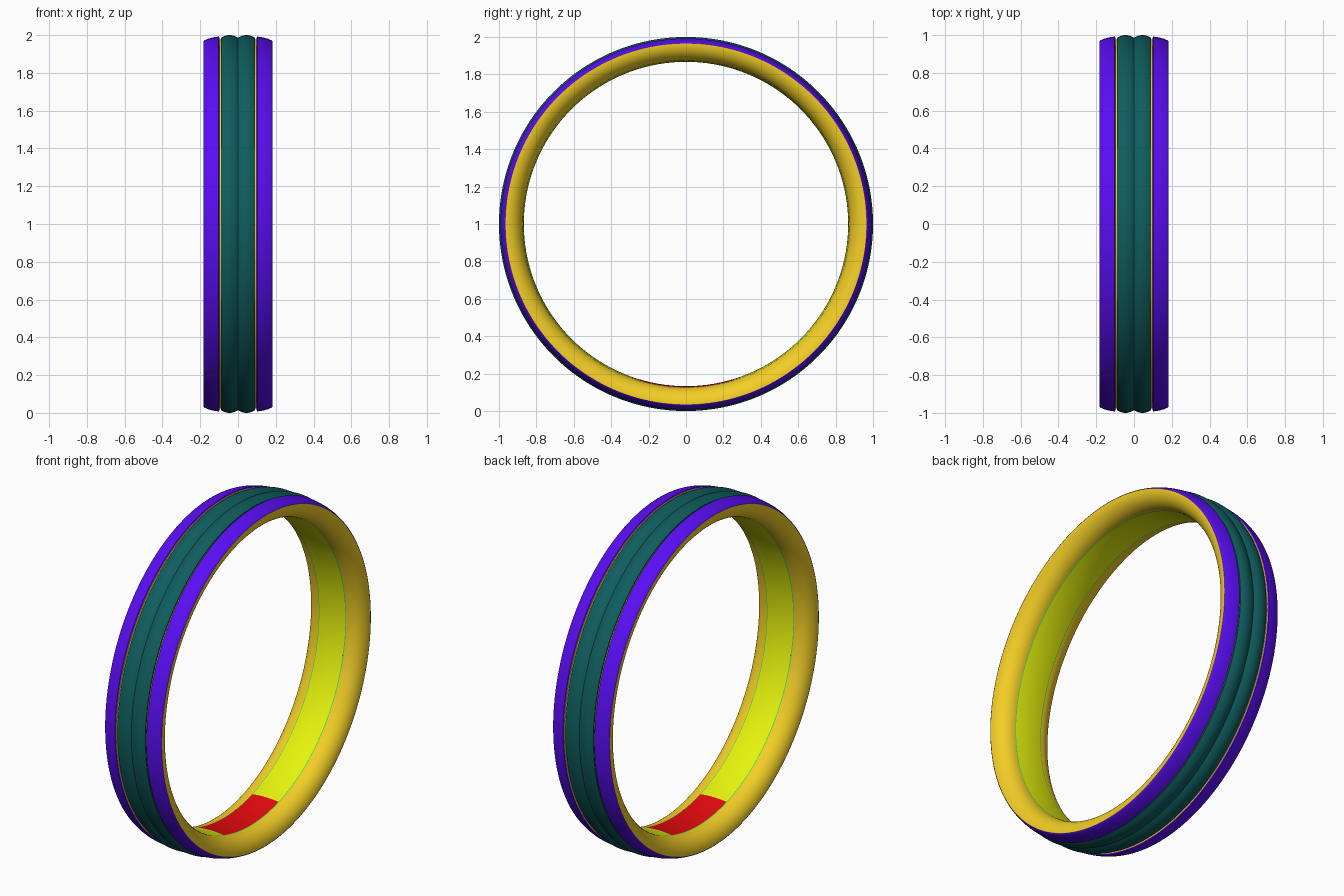
import bpy, bmesh
from math import sin, cos, pi, radians, sqrt

if "Cube" in bpy.data.objects:
    bpy.data.objects.remove(bpy.data.objects["Cube"])

SEG = 192
COL = {"gold": (0.9, 0.62, 0.02, 1), "violet": (0.1, 0.004, 0.9, 1),
       "teal": (0.005, 0.11, 0.115, 1), "yellow": (0.8, 0.9, 0.004, 1),
       "red": (0.8, 0.003, 0.004, 1), "green": (0.03, 0.75, 0.1, 1)}
MATS = {}
for name, c in COL.items():
    MATS[name] = bpy.data.materials.new(name)
    MATS[name].diffuse_color = c


def lathe(name, mat, profile, start=0.0, end=2 * pi):
    """Spin (x, radius) points round the ring axis; angle 0 is the bottom."""
    full = end - start > 2 * pi - 1e-4
    n = max(8, round(SEG * (end - start) / (2 * pi)))
    bm = bmesh.new()
    rings = []
    for j in range(n if full else n + 1):
        t = start + (end - start) * j / n
        rings.append([bm.verts.new((x, r * sin(t), 1 - r * cos(t))) for x, r in profile])
    for j in range(n):
        a, b = rings[j], rings[(j + 1) % len(rings)]
        for i in range(len(profile) - 1):
            bm.faces.new((a[i], b[i], b[i + 1], a[i + 1]))
    me = bpy.data.meshes.new(name)
    bm.to_mesh(me)
    bm.free()
    me.materials.append(MATS[mat])
    ob = bpy.data.objects.new(name, me)
    bpy.context.collection.objects.link(ob)
    bpy.context.view_layer.objects.active = ob
    ob.select_set(True)
    bpy.ops.object.shade_smooth_by_angle(angle=radians(35))
    ob.select_set(False)


def both_sides(name, mat, profile):
    lathe(name + "_right", mat, profile)
    lathe(name + "_left", mat, [(-x, r) for x, r in reversed(profile)])


def dome(x0, x1, r, rise, n=10):
    """Shallow arc between two x positions."""
    pts = []
    for i in range(n + 1):
        u = 2 * i / n - 1
        pts.append((x0 + (x1 - x0) * i / n, r + rise * (1 - u * u)))
    return pts


# Twin rounded ridges round the middle
G0, G1, FLOOR = 0.09, 0.099, 0.978
both_sides("centre_ridge", "teal", dome(0, G0, 0.986, 0.014) + [(G0, FLOOR)])

# Narrow grooves beside the ridges
both_sides("groove", "gold", [(G0, FLOOR), (G1, FLOOR), (G1, 0.986)])

# Sloping outer bands
band = [(G1, 0.986), (G1 + 0.003, 0.992), (0.12, 0.990), (0.14, 0.986),
        (0.16, 0.980), (0.174, 0.974), (0.181, 0.970), (0.183, 0.966)]
both_sides("outer_band", "violet", band)

# Rounded side walls curving into the bore
H, RE = 0.088, 0.874
wall = [(H + (0.183 - H) * cos(a), 0.966 - (0.966 - RE) * sin(a))
        for a in [pi / 2 * i / 12 for i in range(13)]]
both_sides("side_wall", "gold", wall)

# Thin edging lines inside the bore
both_sides("inner_edging", "green", [(H, RE), (H - 0.004, RE - 0.001)])

# Slightly crowned inner lining, with a plate at the bottom
lining = dome(H - 0.004, -H + 0.004, RE - 0.001, -0.006)
A = radians(17)
lathe("inner_lining", "yellow", lining, A, 2 * pi - A)
lathe("bottom_plate", "red", lining, -A, A)

for m in bpy.data.materials:
    if m.users and not m.is_grease_pencil:
        m.use_nodes = True
        m.node_tree.nodes["Principled BSDF"].inputs["Base Color"].default_value = m.diffuse_color
